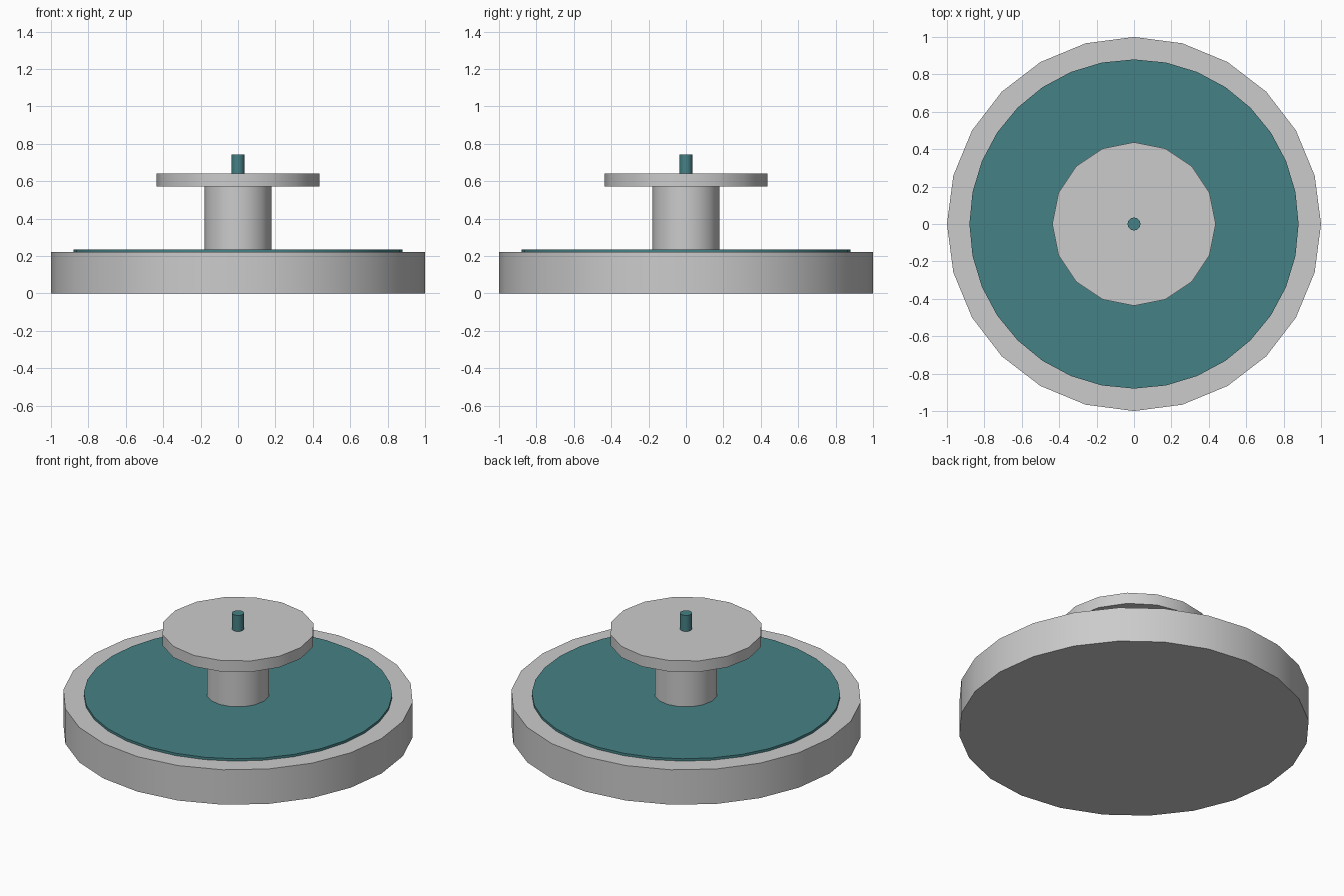
import bpy
import math

if "Cube" in bpy.data.objects:
    bpy.data.objects.remove(bpy.data.objects["Cube"])

teal = bpy.data.materials.new("teal")
teal.diffuse_color = (0.06, 0.22, 0.235, 1)
teal.use_nodes = True
teal.node_tree.nodes["Principled BSDF"].inputs["Base Color"].default_value = teal.diffuse_color


def disc(name, radius, z0, z1, sides, mat=None):
    """Upright cylinder from z0 to z1 with smooth walls and sharp rims."""
    bpy.ops.mesh.primitive_cylinder_add(
        vertices=sides, radius=radius, depth=z1 - z0, location=(0, 0, (z0 + z1) / 2))
    ob = bpy.context.object
    ob.name = name
    if mat:
        ob.data.materials.append(mat)
    bpy.ops.object.shade_smooth_by_angle(angle=math.radians(40))
    return ob


# Wide base with its coloured inlay
disc("base", 1.0, 0.0, 0.22, 24)
disc("base_inlay", 0.88, 0.21, 0.235, 32, teal)

# Central column carrying the upper plate
disc("column", 0.18, 0.22, 0.575, 16)
disc("upper_plate", 0.437, 0.572, 0.642, 16)

# Small pin on top
disc("top_pin", 0.035, 0.635, 0.743, 12, teal)
